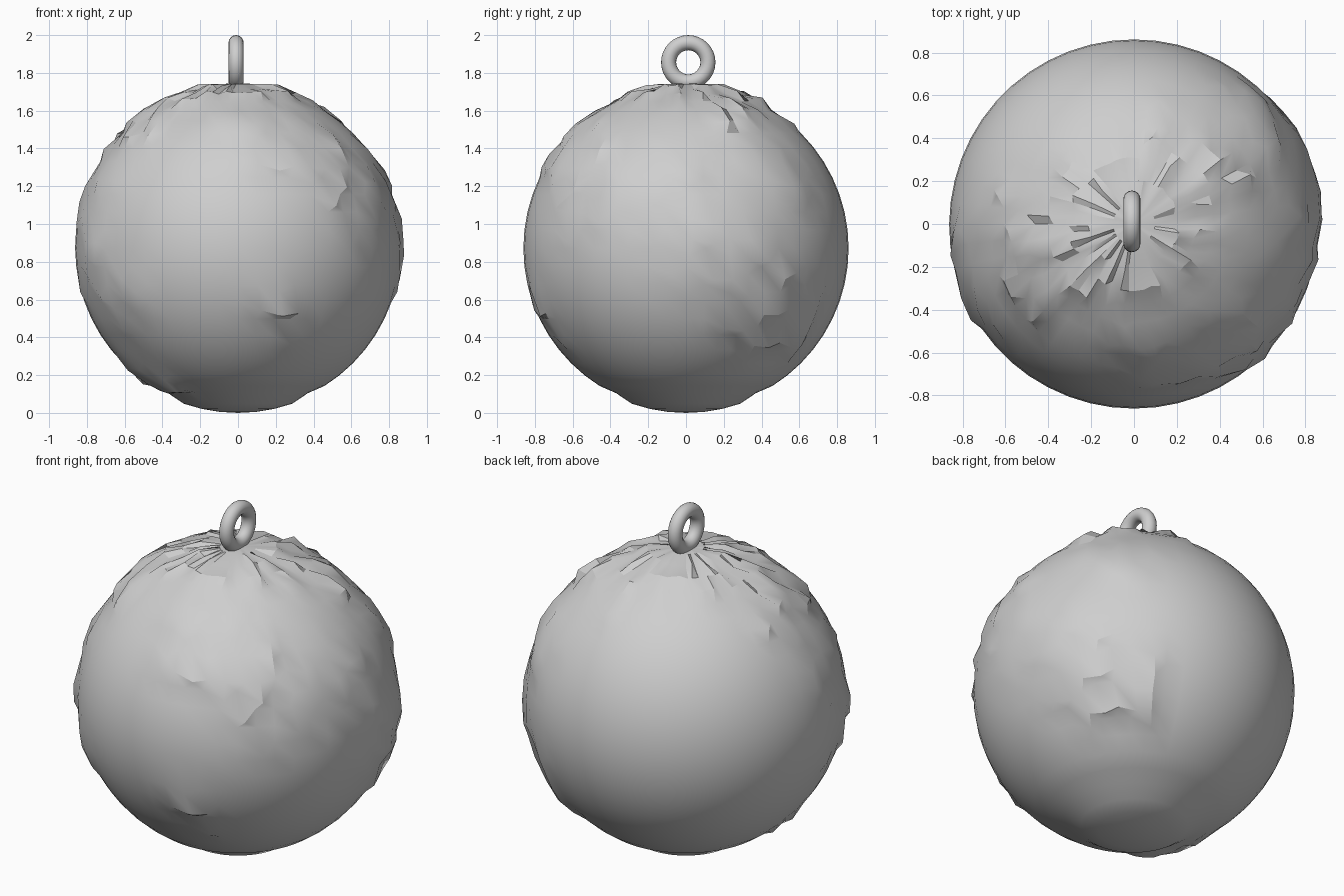
import bpy
import math
import random
from mathutils import Matrix, Vector, noise

if "Cube" in bpy.data.objects:
    bpy.data.objects.remove(bpy.data.objects["Cube"], do_unlink=True)

random.seed(7)
RADIUS = 0.861
CENTRE = Vector((0, 0, 0.872))

grey = bpy.data.materials.new("plain grey")
grey.use_nodes = True
grey.diffuse_color = (0.62, 0.62, 0.62, 1)
grey.node_tree.nodes["Principled BSDF"].inputs["Base Color"].default_value = (0.62, 0.62, 0.62, 1)

# Rough patches: direction from the centre, angular size, flake height
PATCHES = [
    ((0, 0, 1), 0.55, 0.03),
    ((0.3, 0.3, 0.8), 0.35, 0.035),
    ((-0.5, -0.15, 0.9), 0.45, 0.03),
    ((0.1, -0.6, 0.6), 0.3, 0.02),
    ((0.55, -0.6, 0.5), 0.45, 0.022),
    ((0.8, -0.25, 0.3), 0.45, 0.018),
    ((0.8, 0.2, 0), 0.4, 0.018),
    ((0.7, 0.45, -0.3), 0.4, 0.022),
    ((0.55, 0.6, -0.45), 0.25, 0.025),
    ((0.6, 0.5, 0.5), 0.3, 0.02),
    ((-0.8, -0.2, 0.15), 0.45, 0.018),
    ((-0.6, -0.6, -0.2), 0.35, 0.018),
    ((-0.45, -0.25, -0.75), 0.25, 0.025),
    ((0.2, -0.8, -0.35), 0.22, 0.018),
]
PATCHES = [(Vector(d).normalized(), size, height) for d, size, height in PATCHES]


def roughness(n):
    """Strongest patch at a direction, as (falloff, flake height)."""
    return max((max(0, 1 - (n.angle(d) / s) ** 2), h) for d, s, h in PATCHES)


def finish(obj, name, angle):
    obj.name = name
    obj.data.materials.append(grey)
    bpy.ops.object.shade_smooth_by_angle(angle=math.radians(angle))


# Round body with swirling, overlapping flakes
bpy.ops.mesh.primitive_uv_sphere_add(segments=52, ring_count=28, radius=RADIUS, location=CENTRE)
body = bpy.context.object
for v in body.data.vertices:
    n = v.co.normalized()
    rough, height = roughness(n)
    if n.z < -0.94:
        # Raised foot
        v.co = n * 0.872
    elif n.z < -0.9:
        # Shallow groove around the foot
        v.co = n * 0.852
    elif n.z > 0.985:
        # Slightly domed crown under the ring
        v.co = n * 0.874
    elif rough > 0:
        swirled = Matrix.Rotation(n.z * 1.2, 3, "Z") @ n
        v.co += n * height * 0.15 * rough
        if noise.noise(swirled * 8) + random.uniform(-0.4, 0.4) > 0.4 - 0.55 * rough:
            across = Vector((-n.y, n.x, 0))
            down = n * n.z - Vector((0, 0, 1))
            v.co += n * height * random.uniform(0.5, 1)
            v.co += (across * 0.6 + down) * random.uniform(0.03, 0.08)
finish(body, "round_body", 26)

# Hanging ring on top
bpy.ops.mesh.primitive_torus_add(
    major_segments=32, minor_segments=16, major_radius=0.104, minor_radius=0.04,
    location=(-0.01, 0.012, 1.856), rotation=(0, math.pi / 2, 0))
finish(bpy.context.object, "hanging_ring", 60)
